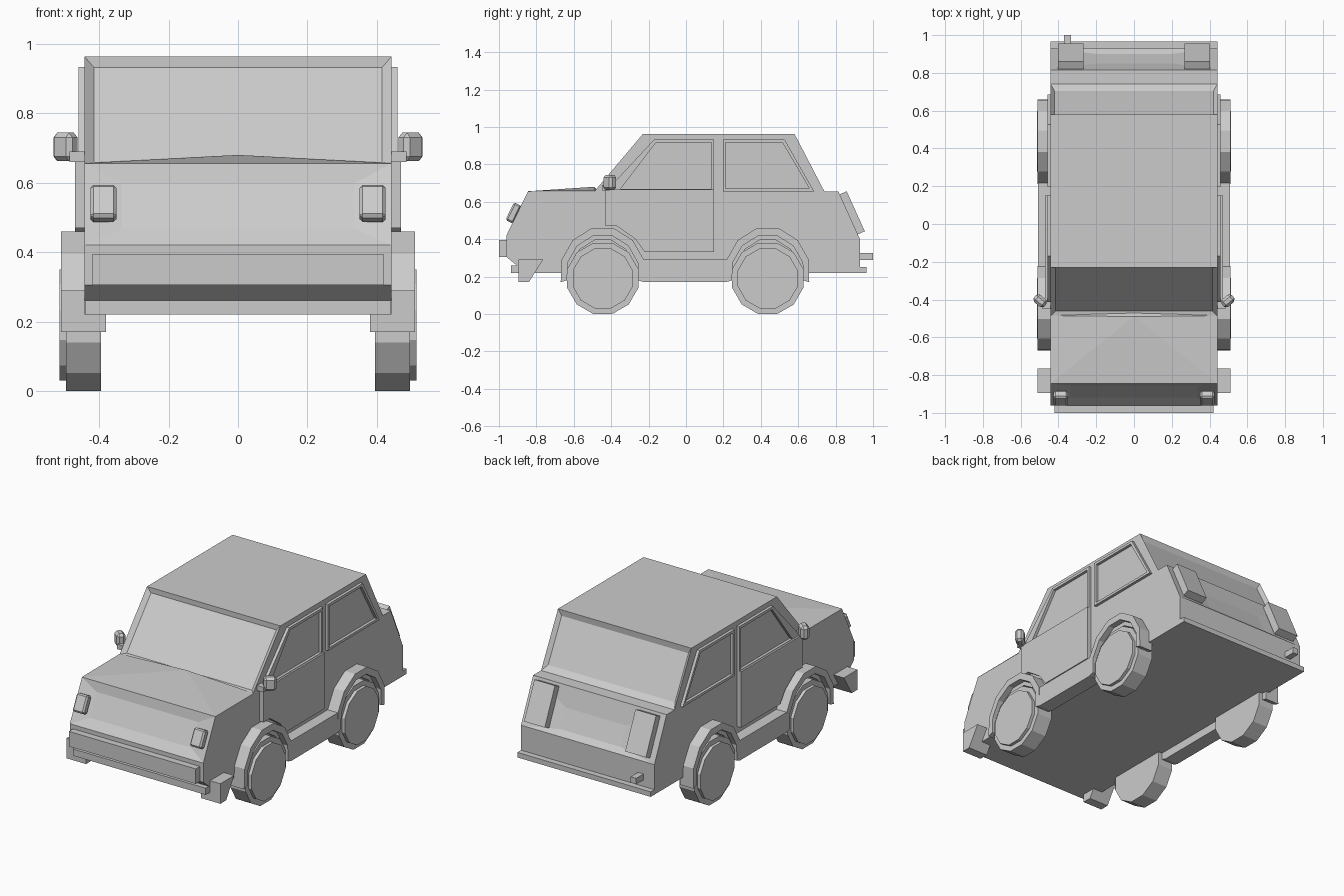
import bpy, bmesh, math
from mathutils import Vector, Matrix

if "Cube" in bpy.data.objects:
    bpy.data.objects.remove(bpy.data.objects["Cube"])


def finish(name, bm, mirror=False, bevel=0):
    bmesh.ops.recalc_face_normals(bm, faces=bm.faces)
    me = bpy.data.meshes.new(name)
    bm.to_mesh(me)
    bm.free()
    ob = bpy.data.objects.new(name, me)
    bpy.context.collection.objects.link(ob)
    if bevel:
        b = ob.modifiers.new("Bevel", 'BEVEL')
        b.width, b.segments = bevel, 1
    if mirror:
        ob.modifiers.new("Mirror", 'MIRROR')
    return ob


def prism_bm(pts, x0, x1):
    """Extrude a (y, z) outline along x; returns the mesh and its side faces."""
    bm = bmesh.new()
    a = [bm.verts.new((x0, y, z)) for y, z in pts]
    b = [bm.verts.new((x1, y, z)) for y, z in pts]
    n = len(pts)
    bm.faces.new(a)
    bm.faces.new(b[::-1])
    sides = [bm.faces.new((a[i], a[(i + 1) % n], b[(i + 1) % n], b[i])) for i in range(n)]
    return bm, sides


def prism(name, pts, x0, x1, mirror=True):
    return finish(name, prism_bm(pts, x0, x1)[0], mirror)


def ring(name, outer, inner, x0, x1):
    """Closed frame between two (y, z) loops of equal length, mirrored in x."""
    bm = bmesh.new()
    loops = [[bm.verts.new((x, y, z)) for y, z in p]
             for x, p in ((x0, outer), (x1, outer), (x1, inner), (x0, inner))]
    n = len(outer)
    for k in range(4):
        p, q = loops[k], loops[(k + 1) % 4]
        for i in range(n):
            j = (i + 1) % n
            bm.faces.new((p[i], p[j], q[j], q[i]))
    return finish(name, bm, True)


def box(name, c, d, rot=0, axis='X', mirror=False, bevel=0):
    bm = bmesh.new()
    m = Matrix.Translation(c) @ Matrix.Rotation(math.radians(rot), 4, axis) @ Matrix.Diagonal((*d, 1))
    bmesh.ops.create_cube(bm, size=1, matrix=m)
    return finish(name, bm, mirror, bevel)


# Body shell with recessed grille, windscreen, rear window and plate panel
body = [(-.905, .22), (-.905, .26), (-.96, .305), (-.96, .42), (-.845, .655), (-.49, .655),
        (-.23, .963), (.58, .963), (.74, .655), (.815, .655), (.93, .40), (.93, .22)]
bm, sides = prism_bm(body, -.442, .442)
bmesh.ops.recalc_face_normals(bm, faces=bm.faces)
for i, hw, z0, z1, depth in ((3, .335, .475, .605, .015), (5, .415, .672, .945, .02),
                             (7, .42, .69, .935, .02), (9, .2, .435, .545, .015)):
    f = sides[i]
    f.normal_update()
    nrm = f.normal.copy()
    (ya, za), (yb, zb) = body[i], body[i + 1]
    bmesh.ops.inset_region(bm, faces=[f], thickness=.02)
    mid = f.calc_center_median().z
    for v in f.verts:
        z = z1 if v.co.z > mid else z0
        y = ya + (yb - ya) * (z - za) / (zb - za)
        v.co = Vector((math.copysign(hw, v.co.x), y, z)) - nrm * depth
finish("body", bm)

# Hood with a slight raised centre at the back
bm = bmesh.new()
v = [bm.verts.new(p) for p in ((-.442, -.845, .656), (.442, -.845, .656), (.442, -.485, .658),
                               (0, -.49, .68), (-.442, -.485, .658), (0, -.47, .656))]
for f in ((0, 3, 4), (0, 1, 3), (1, 2, 3), (2, 5, 3), (3, 5, 4)):
    bm.faces.new([v[k] for k in f])
finish("hood", bm)

# Bumper, lips and exhaust
box("front_bumper", (0, -.975, .35), (.84, .05, .09))
box("front_lip", (0, -.91, .24), (.88, .05, .04))
box("rear_lip", (0, .94, .235), (.884, .05, .03))
box("exhaust", (-.352, .95, .307), (.036, .1, .036))

# Lights
box("headlight", (.388, -.922, .54), (.075, .045, .105), -26, mirror=True, bevel=.009)
box("taillight", (.335, .887, .54), (.137, .045, .235), 24.3, mirror=True)

# Doors and side window frames
prism("door", [(-.43, .665), (-.43, .47), (-.37, .47), (-.27, .40), (-.22, .33), (.15, .33), (.15, .665)],
      .43, .47)
ring("door_window_frame", [(-.425, .66), (-.17, .933), (.15, .933), (.15, .66)],
     [(-.35, .668), (-.16, .917), (.136, .917), (.136, .668)], .43, .459)
ring("rear_side_window_frame", [(.197, .655), (.197, .933), (.527, .933), (.685, .655)],
     [(.212, .67), (.212, .917), (.515, .917), (.66, .67)], .43, .459)

# Side mirrors
box("mirror_housing", (.497, -.407, .703), (.072, .05, .082), 40, 'Z', True, .014)
box("mirror_stalk", (.46, -.43, .675), (.05, .04, .03), mirror=True)

# Wheels, arches and sills
arch = [(-.225, .17), (-.22, .29), (-.16, .395), (-.057, .46), (.057, .46), (.16, .395), (.22, .29), (.222, .17)]


def scaled(k):
    return [(y * k, .19 + (z - .19) * k if z > .2 else .18) for y, z in arch]


def disc(cy, r):
    return [(cy + r * math.cos(math.radians(15 + 30 * i)), .19 + r * math.sin(math.radians(15 + 30 * i)))
            for i in range(12)]


for side, cy in (("front", -.445), ("rear", .437)):
    prism(side + "_tire", disc(cy, .1967), .395, .495)
    prism(side + "_hub", disc(cy, .166), .49, .514)
    for part, out, inn, x in (("_arch", arch, scaled(.85), .51), ("_arch_liner", scaled(.86), scaled(.76), .475)):
        prism(side + part, [(cy + y, z) for y, z in out + inn[::-1]], .42, x)
prism("sill", [(-.23, .29), (-.225, .17), (.215, .17), (.22, .29)], .42, .509)

# Front corner skirts
prism("corner_skirt", [(-.895, .29), (-.765, .29), (-.84, .17), (-.895, .17)], .38, .51)
